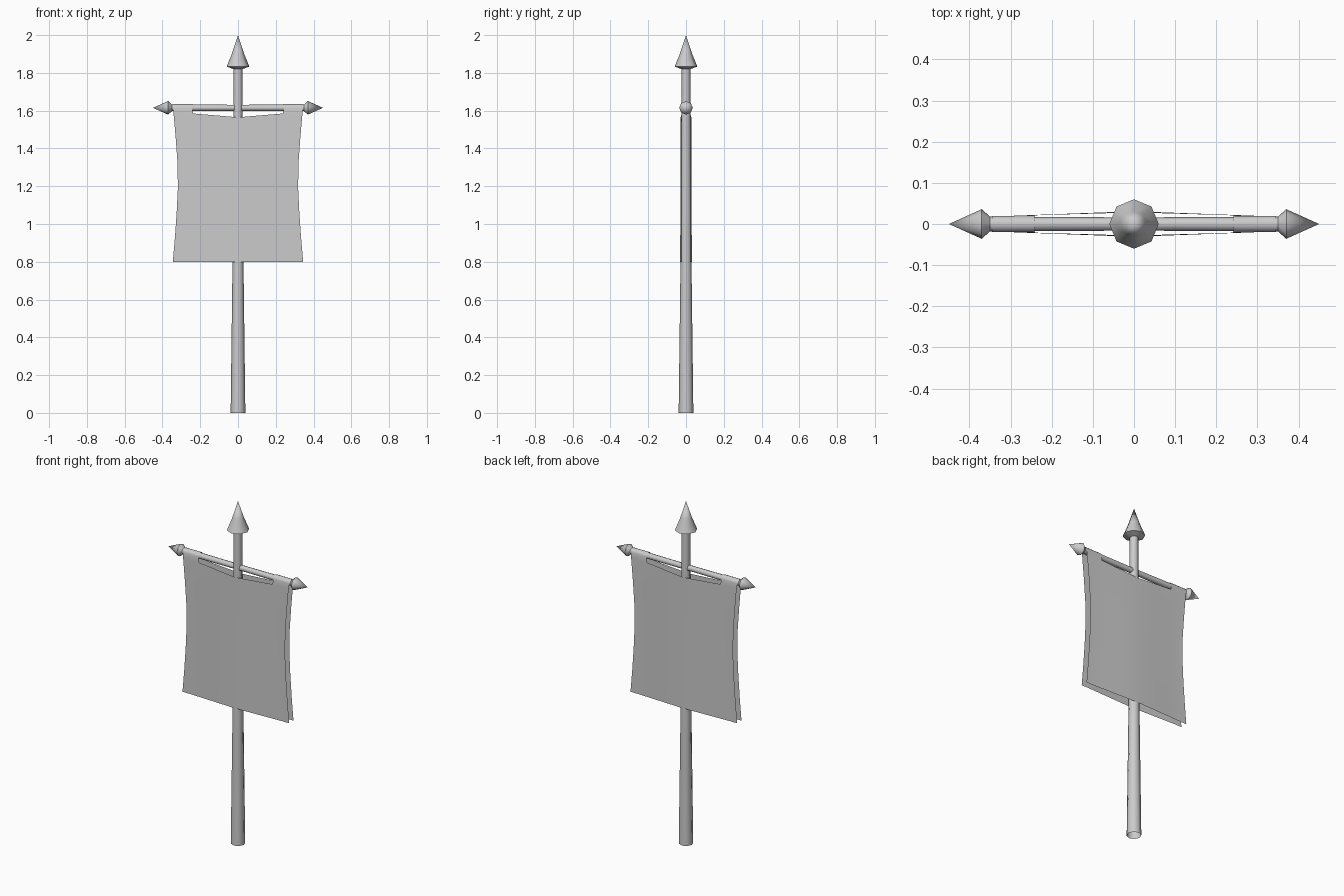
import bpy, bmesh, math
from mathutils import Matrix, Vector

if "Cube" in bpy.data.objects:
    bpy.data.objects.remove(bpy.data.objects["Cube"])

grey = bpy.data.materials.new("light grey")
grey.use_nodes = True
grey.diffuse_color = (0.6, 0.6, 0.6, 1)
grey.node_tree.nodes["Principled BSDF"].inputs["Base Color"].default_value = (0.6, 0.6, 0.6, 1)

ROD_Z = 1.615


def finish(name, bm, angle=40):
    mesh = bpy.data.meshes.new(name)
    bm.to_mesh(mesh)
    bm.free()
    mesh.materials.append(grey)
    obj = bpy.data.objects.new(name, mesh)
    bpy.context.collection.objects.link(obj)
    bpy.ops.object.select_all(action="DESELECT")
    obj.select_set(True)
    bpy.context.view_layer.objects.active = obj
    bpy.ops.object.shade_smooth_by_angle(angle=math.radians(angle))
    return obj


def lathe(name, profile, matrix=Matrix(), sides=8, angle=50):
    """Turn (radius, height) points about the local z axis."""
    bm = bmesh.new()
    rings = []
    for r, h in profile:
        if r == 0:
            rings.append([bm.verts.new((0, 0, h))] * sides)
        else:
            turns = [2 * math.pi * i / sides for i in range(sides)]
            rings.append([bm.verts.new((r * math.cos(a), r * math.sin(a), h)) for a in turns])
    for low, high in zip(rings, rings[1:]):
        for i in range(sides):
            j = (i + 1) % sides
            corners = [low[i], low[j], high[j], high[i]]
            bm.faces.new(list(dict.fromkeys(corners)))
    bm.transform(matrix)
    return finish(name, bm, angle)


# Upright pole, open at the foot, and its spear tip
lathe("pole", [(0.039, 0), (0.029, 0.8), (0.023, 1.83)])
lathe("pole_tip", [(0.023, 1.82), (0.06, 1.833), (0.031, 1.905), (0, 2)])

# Crossbar with a pointed finial at each end
for side, label in ((1, "left"), (-1, "right")):
    turn = Matrix.Translation((0, 0, ROD_Z)) @ Matrix.Rotation(side * math.pi / 2, 4, "Y")
    lathe(label + "_crossbar", [(0.016, 0), (0.018, 0.36)], turn)
    lathe(label + "_finial", [(0.018, 0.35), (0.036, 0.37), (0, 0.45)], turn)


# Banner: two hanging sheets joined by a strap over each end of the crossbar
def half_width(z):
    if z > 1.25:
        return 0.317 + 0.029 * ((z - 1.25) / 0.385) ** 1.3
    return 0.317 + 0.028 * ((1.25 - z) / 0.45) ** 1.5


columns = [-1, -0.85, -0.7, -0.35, 0, 0.35, 0.7, 0.85, 1]
rows = 6
arc_steps = 6
bm = bmesh.new()
grid = []
for u in columns:
    hem = 1.565 + 0.02 * min(1, abs(u) / 0.7)
    bulge = max(0, 1 - abs(u) / 0.85)
    path = []
    for k in range(rows + 1):
        t = k / rows
        z = 0.8 + t * (hem - 0.8)
        path.append((-(0.02 + (0.011 - 0.003 * t) * bulge), z))
    for k in range(arc_steps + 1):
        a = math.pi * k / arc_steps
        path.append((-0.02 * math.cos(a), ROD_Z + 0.02 * math.sin(a)))
    path += [(-y, z) for y, z in reversed(path[:rows + 1])]
    grid.append([bm.verts.new((u * half_width(z), y, z)) for y, z in path])
last = len(grid[0]) - 1
for c in range(len(columns) - 1):
    strap = min(abs(columns[c]), abs(columns[c + 1])) > 0.69
    for k in range(last):
        if strap or k < rows or k >= last - rows:
            bm.faces.new((grid[c][k], grid[c + 1][k], grid[c + 1][k + 1], grid[c][k + 1]))
bmesh.ops.delete(bm, geom=[v for v in bm.verts if not v.link_faces], context="VERTS")
finish("banner", bm, 60)
